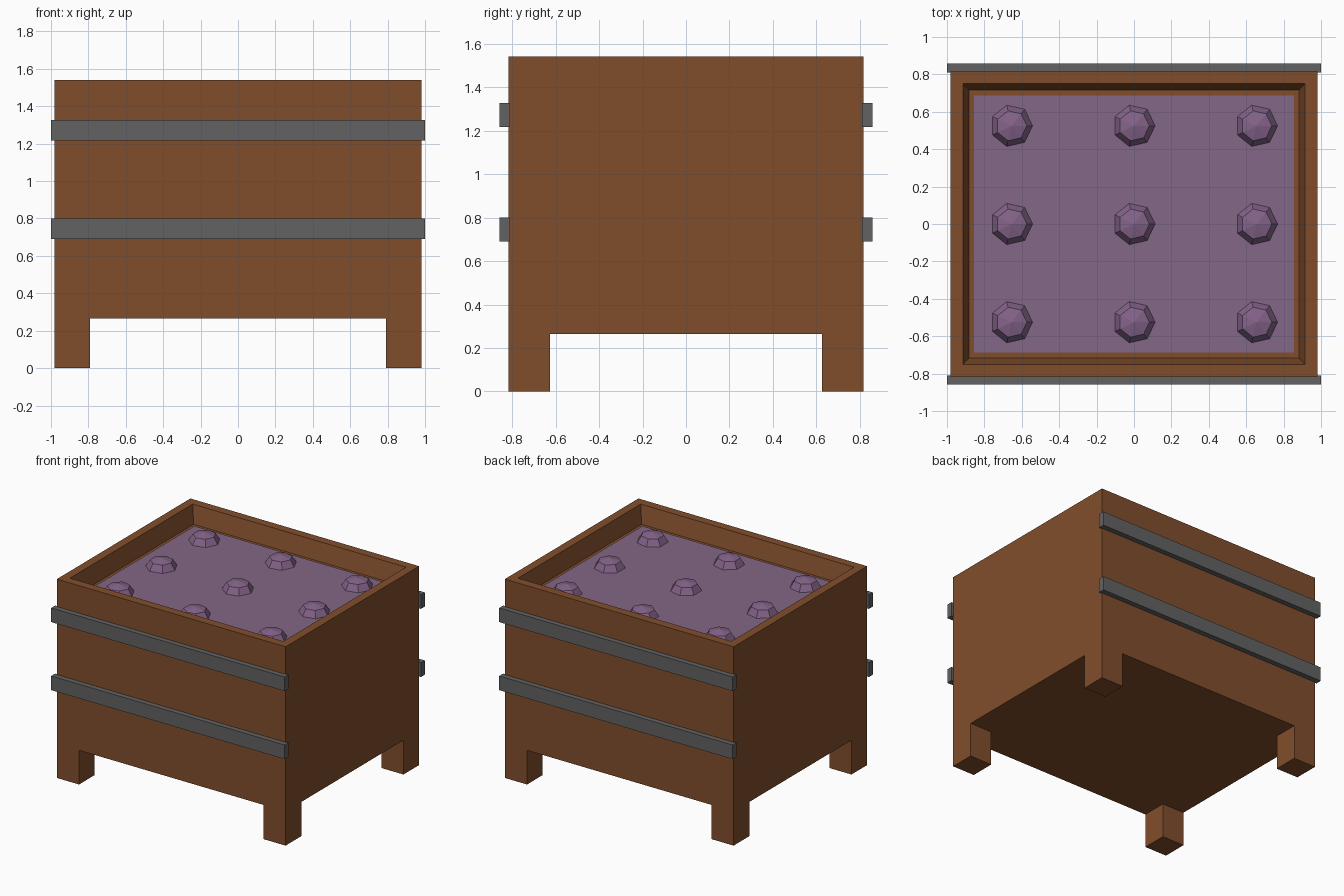
import bpy, bmesh
from mathutils import Matrix, Vector
from math import pi, sin, cos

if "Cube" in bpy.data.objects:
    bpy.data.objects.remove(bpy.data.objects["Cube"], do_unlink=True)


def material(name, rgb):
    m = bpy.data.materials.new(name)
    m.use_nodes = True
    m.diffuse_color = (*rgb, 1)
    m.node_tree.nodes["Principled BSDF"].inputs["Base Color"].default_value = (*rgb, 1)
    return m


def finish(bm, name, mat):
    bmesh.ops.recalc_face_normals(bm, faces=bm.faces)
    mesh = bpy.data.meshes.new(name)
    bm.to_mesh(mesh)
    bm.free()
    mesh.materials.append(mat)
    obj = bpy.data.objects.new(name, mesh)
    bpy.context.collection.objects.link(obj)
    return obj


def box_mesh(low, high):
    bm = bmesh.new()
    low, high = Vector(low), Vector(high)
    mat = Matrix.Translation((low + high) / 2) @ Matrix.Diagonal((*(high - low), 1))
    bmesh.ops.create_cube(bm, size=1, matrix=mat)
    return bm


wood = material("brown wood", (0.22, 0.076, 0.025))
metal = material("grey metal", (0.122, 0.122, 0.122))
soil = material("purple soil", (0.23, 0.135, 0.24))
crop = material("purple crop", (0.23, 0.125, 0.25))

HALF_X, HALF_Y = 0.98, 0.817
BOTTOM, TOP, SOIL_Z = 0.265, 1.54, 1.41
LEG_X, LEG_Y = 0.79, 0.625

# Wooden crate: box with a tapered recess in the top and legs drawn from the bottom corners
bm = box_mesh((-HALF_X, -HALF_Y, BOTTOM), (HALF_X, HALF_Y, TOP))
top = max(bm.faces, key=lambda f: f.calc_center_median().z)
bmesh.ops.inset_region(bm, faces=[top], thickness=0.094)
floor = bmesh.ops.extrude_face_region(bm, geom=[top])
bmesh.ops.delete(bm, geom=[top], context='FACES_ONLY')
for v in [g for g in floor["geom"] if isinstance(g, bmesh.types.BMVert)]:
    v.co.x -= 0.032 if v.co.x > 0 else -0.032
    v.co.y -= 0.035 if v.co.y > 0 else -0.035
    v.co.z = SOIL_Z - 0.005
under = [f for f in bm.faces if f.calc_center_median().z < BOTTOM + 0.01]
bmesh.ops.delete(bm, geom=under, context='FACES_ONLY')
xs, ys = (-HALF_X, -LEG_X, LEG_X, HALF_X), (-HALF_Y, -LEG_Y, LEG_Y, HALF_Y)
corners = []
for i in range(3):
    for j in range(3):
        quad = [(xs[i], ys[j]), (xs[i], ys[j + 1]), (xs[i + 1], ys[j + 1]), (xs[i + 1], ys[j])]
        face = bm.faces.new([bm.verts.new((x, y, BOTTOM)) for x, y in quad])
        if i != 1 and j != 1:
            corners.append(face)
bmesh.ops.remove_doubles(bm, verts=bm.verts, dist=0.0001)
corners = [f for f in corners if f.is_valid]
for face in corners:
    leg = bmesh.ops.extrude_discrete_faces(bm, faces=[face])["faces"][0]
    bmesh.ops.translate(bm, verts=leg.verts, vec=(0, 0, -BOTTOM))
bmesh.ops.remove_doubles(bm, verts=bm.verts, dist=0.0001)
finish(bm, "crate_with_legs", wood)

# Soil sheet lying in the recess
finish(box_mesh((-0.855, -0.688, SOIL_Z - 0.005), (0.855, 0.688, SOIL_Z)), "soil", soil)

# Metal bands along the front and back
for side, sign in (("front", -1), ("back", 1)):
    y0, y1 = sorted((sign * 0.81, sign * 0.857))
    for level, z in (("lower", 0.69), ("upper", 1.217)):
        finish(box_mesh((-1, y0, z), (1, y1, z + 0.11)), f"{side}_{level}_band", metal)


# Seven-sided faceted domes in rows on the soil
def dome(name, x, y):
    bm = bmesh.new()
    rings = [[bm.verts.new((x + r * cos(2 * pi * k / 7), y + r * sin(2 * pi * k / 7), SOIL_Z + h))
              for k in range(7)] for r, h in ((0.113, 0), (0.082, 0.05))]
    tip = bm.verts.new((x, y, SOIL_Z + 0.07))
    low, high = rings
    for k in range(7):
        n = (k + 1) % 7
        bm.faces.new((low[k], low[n], high[n], high[k]))
        bm.faces.new((high[k], high[n], tip))
    bm.faces.new(low[::-1])
    finish(bm, name, crop)


for row in (-1, 0, 1):
    for col in (-1, 0, 1):
        dome(f"crop_{row + 2}_{col + 2}", col * 0.655, row * 0.525)
